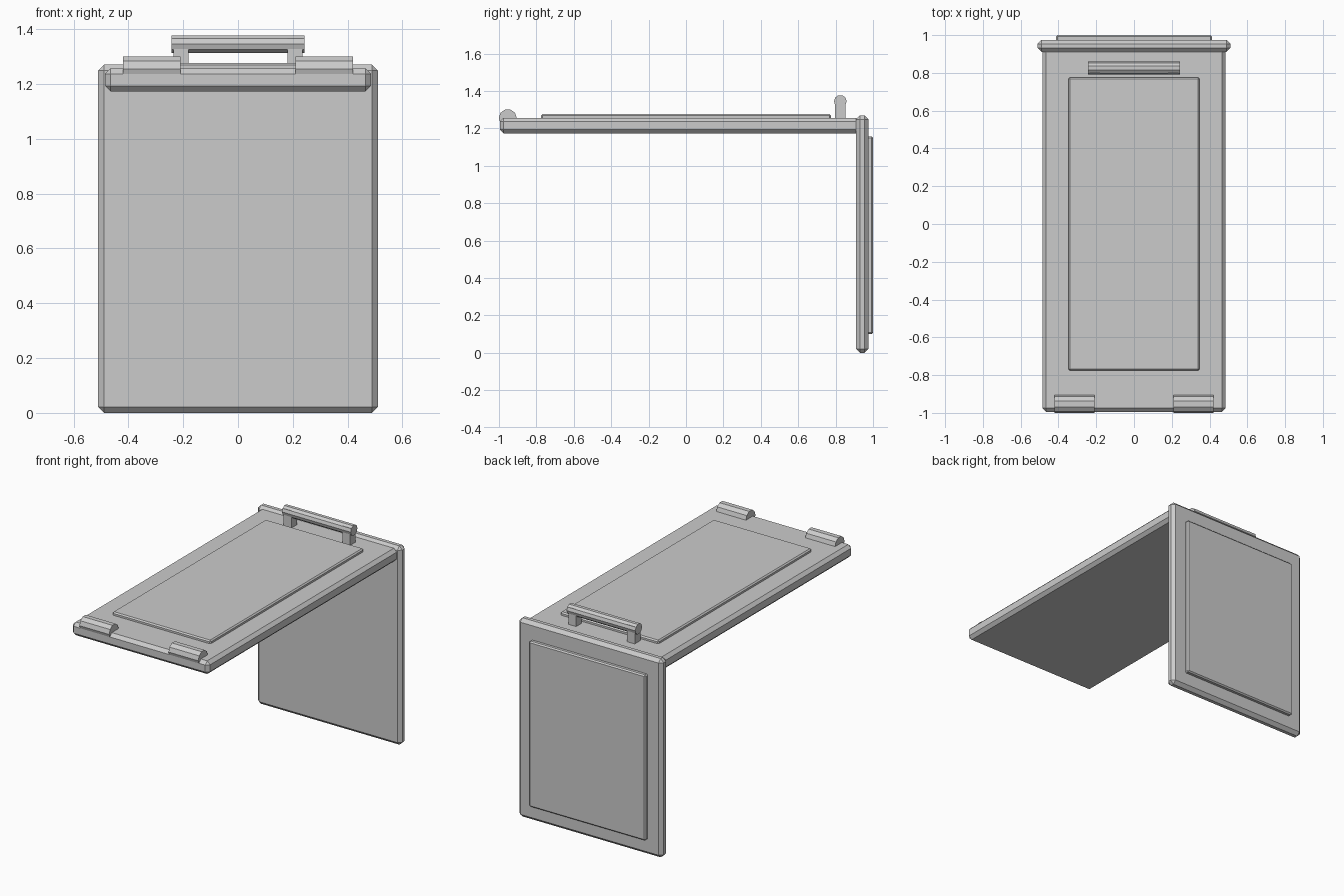
import bpy, math

if "Cube" in bpy.data.objects:
    bpy.data.objects.remove(bpy.data.objects["Cube"])


def box(name, x, y, z, bevel=0.0):
    """Box from (min, max) ranges with a single flat chamfer."""
    bpy.ops.mesh.primitive_cube_add(size=1, location=[sum(r) / 2 for r in (x, y, z)])
    ob = bpy.context.object
    ob.name = name
    ob.scale = [r[1] - r[0] for r in (x, y, z)]
    bpy.ops.object.transform_apply(location=False, rotation=False, scale=True)
    if bevel:
        m = ob.modifiers.new("chamfer", 'BEVEL')
        m.width = bevel
        m.segments = 1
    return ob


def rod(name, x, y, z, radius, sides):
    """Faceted bar lying along x."""
    bpy.ops.mesh.primitive_cylinder_add(vertices=sides, radius=radius, depth=x[1] - x[0],
                                        location=(sum(x) / 2, y, z),
                                        rotation=(0, math.pi / 2, 0))
    bpy.context.object.name = name
    return bpy.context.object


# Flat lid and hanging back panel
box("lid", (-0.485, 0.485), (-0.995, 0.93), (1.173, 1.257), 0.02)
box("back_panel", (-0.51, 0.51), (0.91, 0.975), (0, 1.27), 0.021)

# Raised inset plates
box("lid_plate", (-0.348, 0.348), (-0.775, 0.775), (1.24, 1.277), 0.008)
box("back_plate", (-0.412, 0.412), (0.96, 1.0), (0.1, 1.158), 0.008)

# Carry handle
rod("handle_bar", (-0.243, 0.243), 0.825, 1.345, 0.034, 10)
for side, s in (("left", -1), ("right", 1)):
    box("handle_post_" + side, sorted((s * 0.18, s * 0.235)), (0.797, 0.853), (1.24, 1.366))
    # Hinge knuckles on the front edge
    rod("hinge_" + side, sorted((s * 0.21, s * 0.42)), -0.953, 1.255, 0.048, 10)
